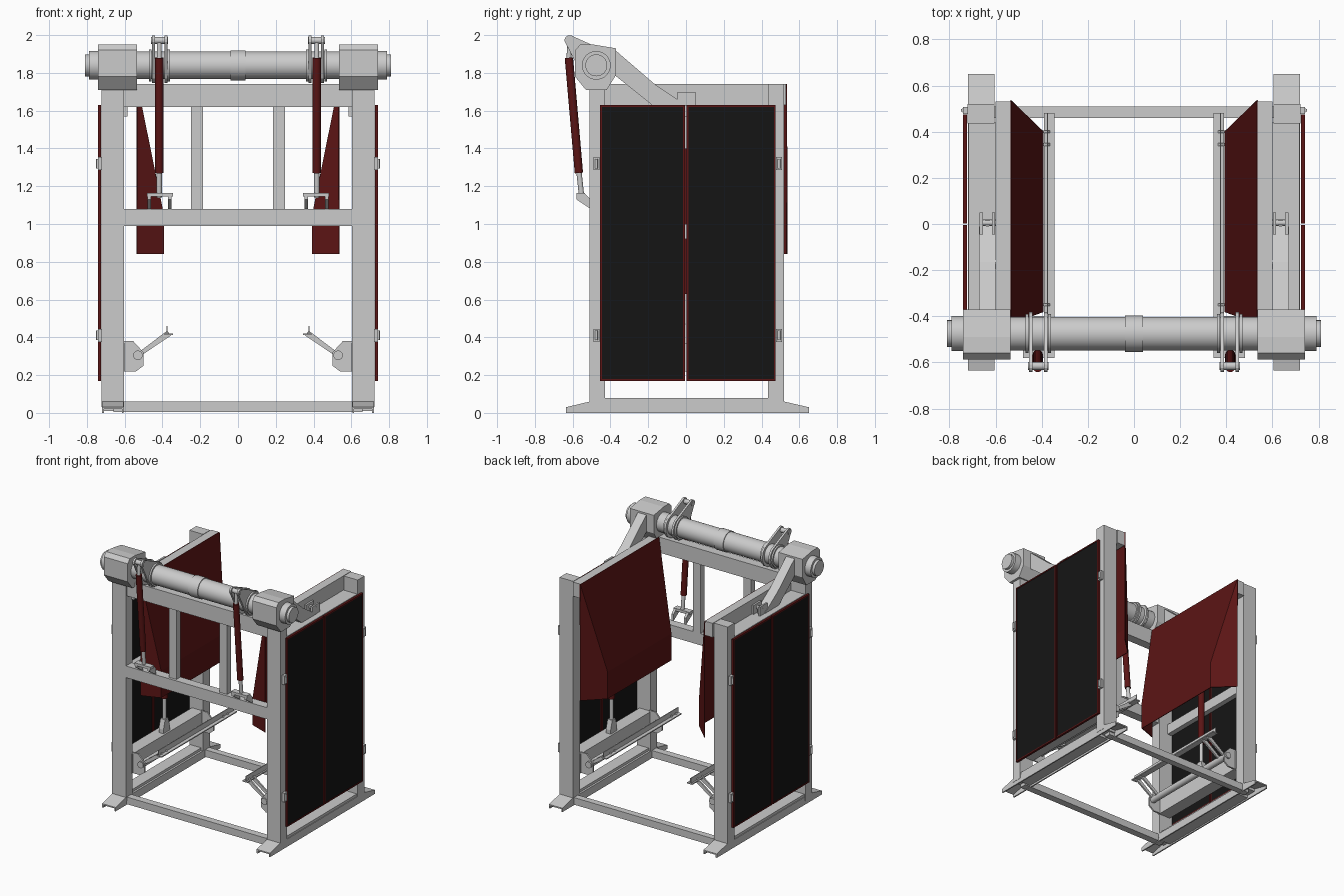
import bpy, bmesh, math
from mathutils import Vector

if "Cube" in bpy.data.objects:
    bpy.data.objects.remove(bpy.data.objects["Cube"])


def mat(name, col):
    m = bpy.data.materials.new(name)
    m.diffuse_color = (*col, 1)
    m.use_nodes = True
    m.node_tree.nodes["Principled BSDF"].inputs["Base Color"].default_value = m.diffuse_color
    return m


RED = mat("dark_red", (0.105, 0.0075, 0.0075))
BLACK = mat("black", (0.0075, 0.0075, 0.0075))
GREY = mat("grey", (0.57, 0.57, 0.57))


def make(name, verts, faces, m=None):
    me = bpy.data.meshes.new(name)
    me.from_pydata([tuple(v) for v in verts], [], faces)
    bm = bmesh.new()
    bm.from_mesh(me)
    bmesh.ops.recalc_face_normals(bm, faces=bm.faces)
    bm.to_mesh(me)
    bm.free()
    ob = bpy.data.objects.new(name, me)
    bpy.context.collection.objects.link(ob)
    me.materials.append(m or GREY)
    return ob


def prism(name, prof, axis, a, b, m=None, s=1):
    """Extrude a 2D profile along x (profile y,z) or y (profile x,z); s mirrors x."""
    def p(u, v, w):
        return (s * w, u, v) if axis == 'x' else (s * u, w, v)
    n = len(prof)
    verts = [p(u, v, a) for u, v in prof] + [p(u, v, b) for u, v in prof]
    faces = [list(range(n)), list(range(n, 2 * n))]
    faces += [[i, (i + 1) % n, (i + 1) % n + n, i + n] for i in range(n)]
    return make(name, verts, faces, m)


def box(name, x, y, z, m=None, s=1):
    return prism(name, [(y[0], z[0]), (y[1], z[0]), (y[1], z[1]), (y[0], z[1])],
                 'x', x[0], x[1], m, s)


def rod(name, p, q, r, m=None, seg=24):
    p, q = Vector(p), Vector(q)
    bpy.ops.mesh.primitive_cylinder_add(vertices=seg, radius=r, depth=(q - p).length,
                                        location=(p + q) / 2)
    ob = bpy.context.object
    ob.name = name
    ob.rotation_euler = (q - p).to_track_quat('Z', 'Y').to_euler()
    ob.data.materials.append(m or GREY)
    bpy.ops.object.shade_smooth_by_angle()
    return ob


TY, TZ = -0.475, 1.84   # torsion tube axis

# front cross frame and base cross members
box("front_top_beam", (-.61, .61), (-.50, -.43), (1.62, 1.74))
box("front_middle_beam", (-.61, .61), (-.51, -.44), (.99, 1.08))
box("front_base_beam", (-.66, .66), (-.50, -.445), (.005, .06))
box("back_base_beam", (-.66, .66), (.46, .51), (.005, .06))

# torsion tube with centre collar
rod("torsion_tube", (-.76, TY, TZ), (.76, TY, TZ), .073, seg=48)
rod("tube_centre_collar", (-.04, TY, TZ), (.04, TY, TZ), .079, seg=48)

for s, side in ((1, "right"), (-1, "left")):
    def n(t):
        return f"{side}_{t}"

    # hollow skid foot, posts, side beams
    foot = [(-.635, .0), (.65, .0), (.65, .03), (.52, .06), (-.51, .06), (-.635, .03)]
    prism(n("foot_inner_wall"), foot, 'x', .605, .615, s=s)
    prism(n("foot_outer_wall"), foot, 'x', .71, .72, s=s)
    top = foot[2:]
    prism(n("foot_top"), top + [(y, z - .01) for y, z in reversed(top)], 'x', .612, .713, s=s)
    box(n("base_side_beam"), (.62, .715), (-.44, .44), (.01, .08), s=s)
    box(n("front_post"), (.604, .722), (-.51, -.43), (.03, 1.74), s=s)
    box(n("back_post"), (.604, .722), (.435, .52), (.03, 1.74), s=s)
    box(n("top_side_beam"), (.585, .718), (-.44, .44), (1.57, 1.63), s=s)
    box(n("flap_top_rail"), (.535, .60), (-.43, .53), (1.63, 1.74), s=s)
    box(n("middle_side_beam"), (.68, .72), (-.44, .44), (.92, 1.0), s=s)
    box(n("front_upright"), (.185, .25), (-.49, -.44), (1.07, 1.63), s=s)

    # bearing housing, end rings, diagonal brace
    prism(n("bearing_housing"), [(-.587, 1.92), (-.56, 1.95), (-.49, 1.95), (-.37, 1.93),
                                 (-.37, 1.79), (-.42, 1.71), (-.53, 1.71), (-.587, 1.78)],
          'x', .535, .74, s=s)
    rod(n("end_ring"), (s * .73, TY, TZ), (s * .79, TY, TZ), .076, seg=32)
    rod(n("end_cap"), (s * .78, TY, TZ), (s * .81, TY, TZ), .058, seg=32)
    prism(n("brace"), [(-.38, 1.925), (-.165, 1.74), (0, 1.63), (-.18, 1.63), (-.38, 1.79)],
          'x', .60, .672, s=s)

    # lever plates and rings on the tube
    tip = Vector((-.615, 1.972))
    d = Vector((TY, TZ)) - tip
    base = math.atan2(d.y, d.x)
    arc = [(tip.x + .028 * math.cos(base + math.radians(a)),
            tip.y + .028 * math.sin(base + math.radians(a))) for a in range(90, 271, 30)]
    arc += [(TY + .095 * math.cos(base + math.radians(a)),
             TZ + .095 * math.sin(base + math.radians(a))) for a in range(-90, 91, 20)]
    for x in (.382, .447):
        prism(n("lever_plate"), arc, 'x', x - .008, x + .008, s=s)
    rod(n("lever_pin"), (s * .37, *tip), (s * .46, *tip), .018)
    for x in (.36, .458):
        rod(n("tube_ring"), (s * x, TY, TZ), (s * (x + .012), TY, TZ), .085, seg=32)

    # upper hydraulic cylinder and its bracket
    cx = s * .417
    rod(n("upper_cylinder_eye"), (cx, *tip), (cx, -.62, 1.87), .013)
    rod(n("upper_cylinder_barrel"), (cx, -.62, 1.88), (cx, -.567, 1.27), .022, RED)
    rod(n("upper_cylinder_rod"), (cx, -.567, 1.28), (cx, -.552, 1.14), .014)
    box(n("cylinder_bracket_plate"), (.345, .482), (-.58, -.535), (1.145, 1.165), s=s)
    for x in (.352, .46):
        prism(n("cylinder_bracket_side"), [(-.58, 1.165), (-.54, 1.165), (-.505, 1.13),
                                           (-.505, 1.08), (-.58, 1.13)], 'x', x, x + .018, s=s)

    # folded red side flap
    v = [(.535, .535, 1.74), (.535, .535, .84), (.395, .40, .84), (.395, .40, 1.05),
         (.395, -.38, 1.05), (.395, -.38, .84), (.535, -.43, .84), (.535, -.43, 1.74)]
    flap = make(n("side_flap"), [(s * x, y, z) for x, y, z in v],
                [(0, 3, 4, 7), (3, 2, 5, 4), (0, 1, 2, 3), (4, 5, 6, 7)], RED)
    sol = flap.modifiers.new("thickness", 'SOLIDIFY')
    sol.thickness = .006
    sol.offset = 0

    # outer doors: red frame around a black sheet, and hinges
    t = .010
    for y0, y1 in ((-.455, -.005), (.003, .475)):
        for yy, zz in (((y0, y0 + t), (.17, 1.63)), ((y1 - t, y1), (.17, 1.63)),
                       ((y0, y1), (.17, .17 + t)), ((y0, y1), (1.63 - t, 1.63))):
            box(n("door_frame"), (.724, .741), yy, zz, RED, s)
        box(n("door_sheet"), (.726, .738), (y0 + t, y1 - t), (.17 + t, 1.63 - t), BLACK, s)
    for y in (-.475, .492):
        for z in (1.32, .41):
            box(n("door_hinge"), (.718, .742), (y - .016, y + .016), (z - .035, z + .035), s=s)
            rod(n("hinge_pin"), (s * .743, y, z - .025), (s * .743, y, z + .025), .008, seg=12)

    # lower hydraulic cylinder hung inside the side frame
    lx = s * .635
    for x in (.602, .655):
        box(n("cylinder_clevis"), (x, x + .014), (-.045, .05), (1.60, 1.70), s=s)
    rod(n("clevis_pin"), (s * .60, .005, 1.67), (s * .67, .005, 1.67), .014)
    rod(n("lower_cylinder_eye"), (lx, .005, 1.68), (lx, .005, 1.38), .016)
    rod(n("lower_cylinder_barrel"), (lx, .005, 1.40), (lx, .005, .63), .025, RED)
    rod(n("lower_cylinder_rod"), (lx, .005, .65), (lx, .005, .44), .014)
    prism(n("rod_fork"), [(-.015, .47), (.025, .47), (.045, .40), (.045, .32), (-.035, .32),
                          (-.035, .40)], 'x', .615, .655, s=s)

    # lower swing rail: side beam, pivot plates, shaft, arms and angle rail
    box(n("pivot_side_beam"), (.60, .70), (-.44, .44), (.22, .37), s=s)
    plate = [(.61, .38), (.555, .38), (.50, .32), (.50, .25), (.54, .22), (.61, .22)]
    for y in (-.43, .415):
        prism(n("pivot_plate"), plate, 'y', y, y + .012, s=s)
    rod(n("pivot_shaft"), (s * .53, -.44, .305), (s * .53, .44, .305), .025)
    for y in (-.405, -.35, .345, .40):
        prism(n("swing_arm"), [(.54, .285), (.52, .325), (.375, .435), (.355, .41)],
              'y', y - .006, y + .006, s=s)
    box(n("swing_rail"), (.345, .39), (-.44, .48), (.412, .42), s=s)
    box(n("swing_rail_lip"), (.372, .378), (-.44, .48), (.415, .46), s=s)
